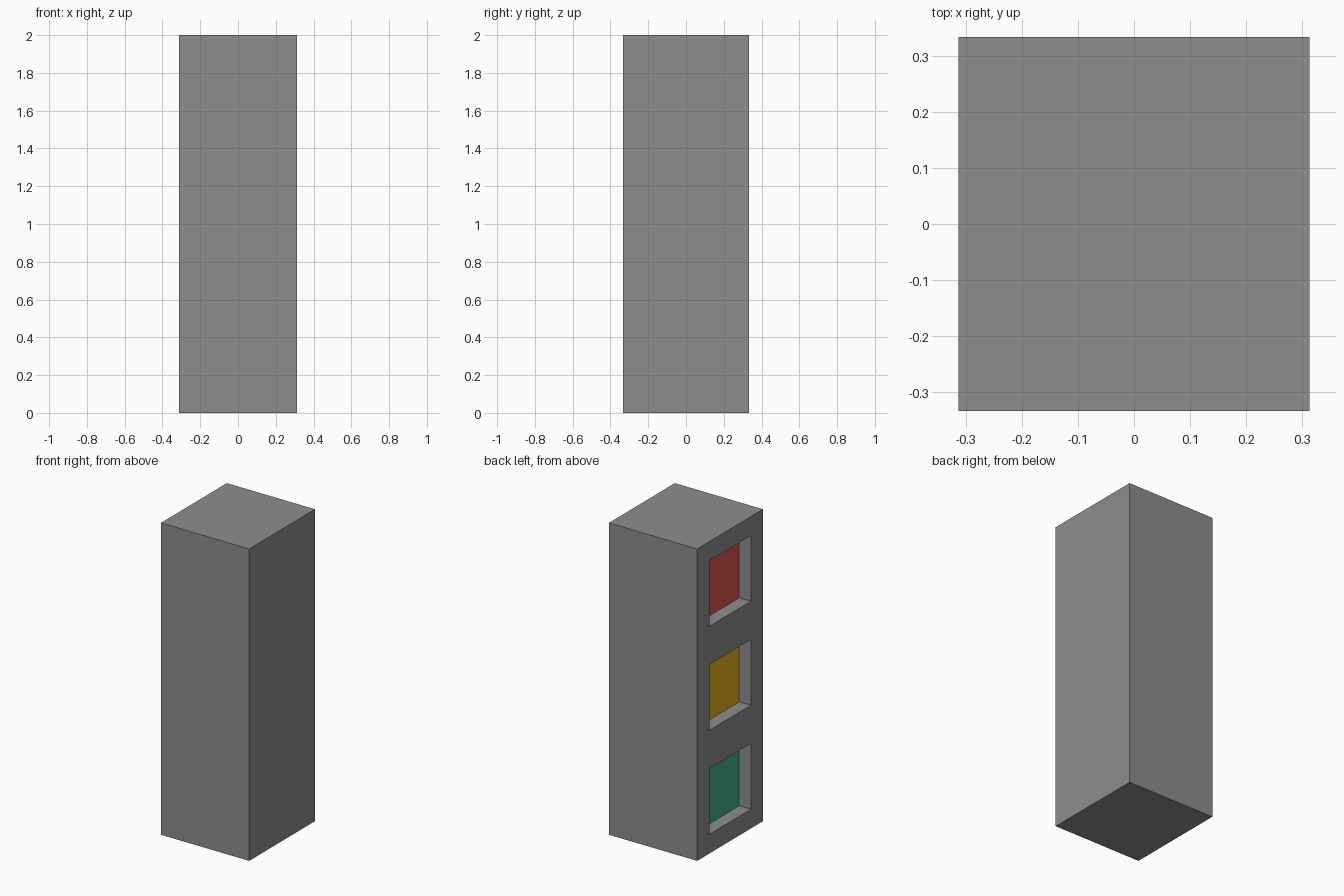
import bpy
import bmesh
from mathutils import Matrix, Vector

default = bpy.data.objects.get("Cube")
if default:
    bpy.data.objects.remove(default, do_unlink=True)

WIDTH, DEPTH, HEIGHT = 0.625, 0.666, 2.0
WINDOW = 0.42                                   # side of each square window
RECESS = 0.082                                  # how far each lens sits back
CENTRES = [HEIGHT * (i + 0.5) / 3 for i in range(3)]   # green, amber, red


def material(name, rgb):
    mat = bpy.data.materials.new(name)
    mat.use_nodes = True
    colour = (*rgb, 1.0)
    mat.diffuse_color = colour
    mat.node_tree.nodes["Principled BSDF"].inputs["Base Color"].default_value = colour
    return mat


materials = [
    material("housing_grey", (0.27, 0.27, 0.27)),
    material("lens_green", (0.055, 0.43, 0.25)),
    material("lens_amber", (0.91, 0.51, 0.01)),
    material("lens_red", (0.74, 0.095, 0.085)),
]

# Housing box standing on the ground
bm = bmesh.new()
bmesh.ops.create_cube(bm, size=1.0, matrix=Matrix.Translation((0, 0, HEIGHT / 2))
                      @ Matrix.Diagonal((WIDTH, DEPTH, HEIGHT, 1)))
bm.normal_update()


def cut_lamp_side(co, normal):
    """Slice only the lamp side (-x) of the box along a plane."""
    faces = [f for f in bm.faces if f.normal.x < -0.9]
    edges = {e for f in faces for e in f.edges}
    verts = {v for f in faces for v in f.verts}
    bmesh.ops.bisect_plane(bm, geom=list(verts) + list(edges) + faces,
                           plane_co=co, plane_no=normal)
    bm.normal_update()


# Window outlines
half = WINDOW / 2
for side in (-half, half):
    cut_lamp_side(Vector((0, side, 0)), Vector((0, 1, 0)))
    for z in CENTRES:
        cut_lamp_side(Vector((0, 0, z + side)), Vector((0, 0, 1)))

# Sink each window and colour its lens
for index, z in enumerate(CENTRES, start=1):
    target = Vector((-WIDTH / 2, 0, z))
    lens = min((f for f in bm.faces if f.normal.x < -0.9),
               key=lambda f: (f.calc_center_median() - target).length)
    bmesh.ops.inset_individual(bm, faces=[lens], thickness=0.0, depth=-RECESS)
    lens.material_index = index
    bm.normal_update()

mesh = bpy.data.meshes.new("signal_housing")
bm.to_mesh(mesh)
bm.free()
for mat in materials:
    mesh.materials.append(mat)
housing = bpy.data.objects.new("signal_housing", mesh)
bpy.context.collection.objects.link(housing)
